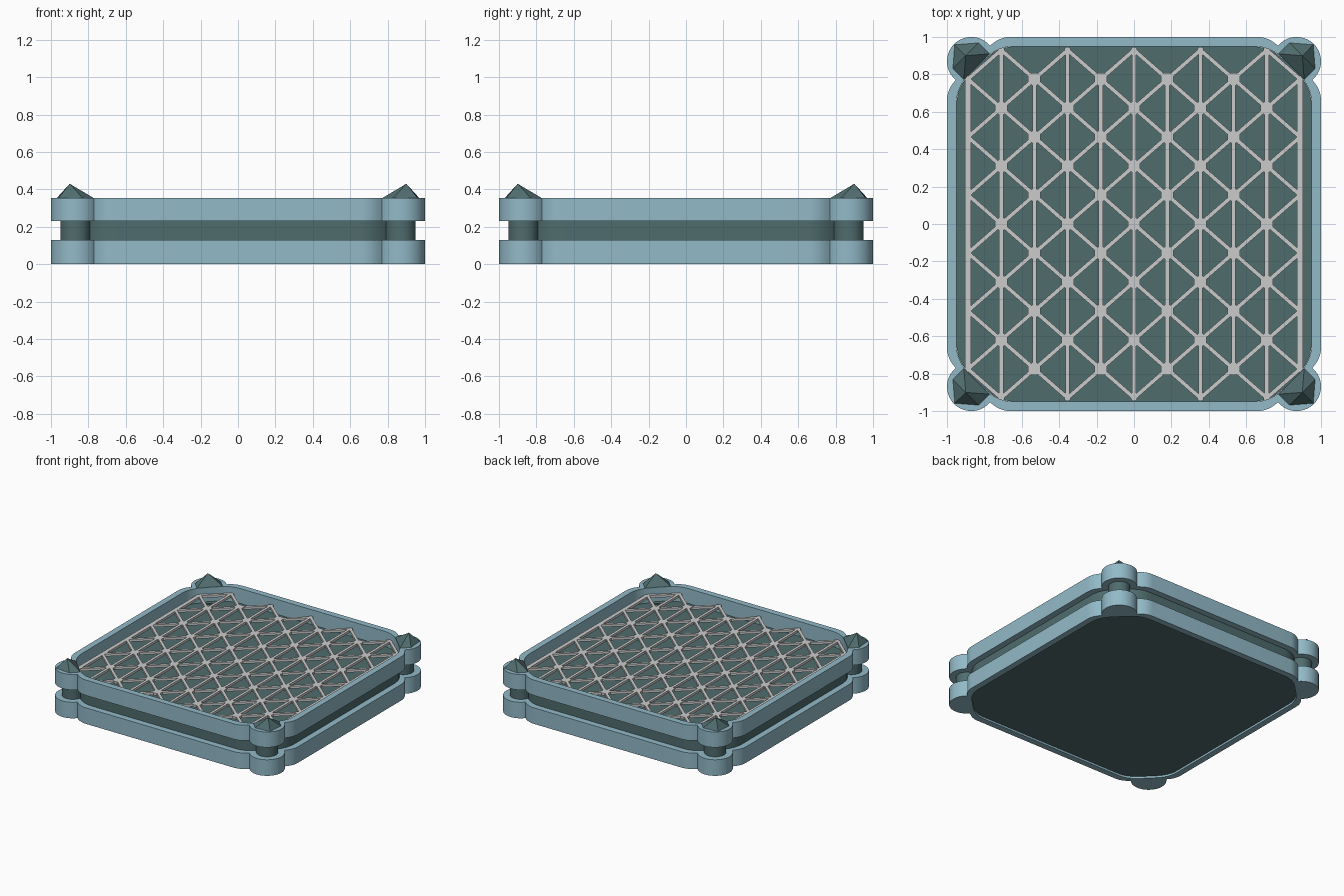
import bpy, bmesh
from math import cos, sin, pi, radians, atan2, hypot
from mathutils import Matrix, Vector

if "Cube" in bpy.data.objects:
    bpy.data.objects.remove(bpy.data.objects["Cube"])


def mat(name, col):
    m = bpy.data.materials.new(name)
    m.diffuse_color = (*col, 1)
    m.use_nodes = True
    m.node_tree.nodes["Principled BSDF"].inputs["Base Color"].default_value = m.diffuse_color
    return m


BLUE = mat("pale_blue", (0.29, 0.49, 0.58))
DARK = mat("dark_teal", (0.08, 0.15, 0.155))


def four(quarter):
    # repeat a corner outline (clockwise) round all four corners
    pts = []
    for k in range(4):
        a = -k * pi / 2
        pts += [(x * cos(a) - y * sin(a), x * sin(a) + y * cos(a)) for x, y in quarter]
    return pts


def fillet(p0, p1, p2, n=6):
    return [tuple((1 - t) ** 2 * a + 2 * t * (1 - t) * b + t * t * c
                  for a, b, c in zip(p0, p1, p2)) for t in (i / n for i in range(n + 1))]


def lobed(side, dip, c, r):
    # straight side, soft dip, round corner lobe
    f = fillet((side - .34, side), (side - .28, side), dip)
    a0 = atan2(dip[1] - c, dip[0] - c)
    a1 = pi / 2 - a0
    arc = [(c + r * cos(a), c + r * sin(a))
           for a in (a0 + (a1 - a0) * i / 22 for i in range(1, 22))]
    return four(f + arc + [(y, x) for x, y in reversed(f)])


def soft_octagon(side, s):
    # square with blended chamfered corners
    corner = s - side
    f = fillet((corner - .09, side), (corner, side), (corner + .065, side - .065))
    return four(f + [(y, x) for x, y in reversed(f)])


def plate(name, loops, z0, z1, m):
    cu = bpy.data.curves.new(name, 'CURVE')
    cu.dimensions = '2D'
    cu.fill_mode = 'BOTH'
    cu.extrude = (z1 - z0) / 2
    for pts in loops:
        sp = cu.splines.new('POLY')
        sp.points.add(len(pts) - 1)
        for p, (x, y) in zip(sp.points, pts):
            p.co = (x, y, 0, 1)
        sp.use_cyclic_u = True
    ob = bpy.data.objects.new(name, cu)
    bpy.context.collection.objects.link(ob)
    ob.location.z = (z0 + z1) / 2
    bpy.ops.object.select_all(action='DESELECT')
    ob.select_set(True)
    bpy.context.view_layer.objects.active = ob
    bpy.ops.object.convert(target='MESH')
    ob = bpy.context.object
    bm = bmesh.new()
    bm.from_mesh(ob.data)
    bmesh.ops.remove_doubles(bm, verts=bm.verts, dist=1e-4)
    bmesh.ops.recalc_face_normals(bm, faces=bm.faces)
    bm.to_mesh(ob.data)
    bm.free()
    ob.data.materials.clear()
    ob.data.materials.append(m)
    bpy.ops.object.shade_smooth_by_angle(angle=radians(30))
    return ob


def mesh_object(name, bm, m=None):
    bmesh.ops.recalc_face_normals(bm, faces=bm.faces)
    me = bpy.data.meshes.new(name)
    bm.to_mesh(me)
    bm.free()
    ob = bpy.data.objects.new(name, me)
    bpy.context.collection.objects.link(ob)
    if m:
        me.materials.append(m)
    return ob


# two frame rings
outer = lobed(1.0, (.77, .953), .87, .13)
inner = soft_octagon(.95, 1.68)
plate("lower_ring", [outer, inner], 0, .13, BLUE)
plate("upper_ring", [outer, inner], .23, .355, BLUE)

# tray body with corner posts in the gap
plate("tray_floor", [soft_octagon(.949, 1.678)], .015, .235, DARK)
bm = bmesh.new()
for sx in (-1, 1):
    for sy in (-1, 1):
        bmesh.ops.create_cone(bm, cap_ends=True, segments=32, radius1=.08, radius2=.08, depth=.12,
                              matrix=Matrix.Translation((sx * .87, sy * .87, .18)))
posts = mesh_object("corner_posts", bm, DARK)
posts.data.shade_smooth()
posts.select_set(True)
bpy.context.view_layer.objects.active = posts
bpy.ops.object.shade_smooth_by_angle(angle=radians(30))

# faceted corner studs
bm = bmesh.new()
base = [(.96, .96), (.83, .97), (.77, .91), (.91, .77), (.97, .83)]
for sx in (-1, 1):
    for sy in (-1, 1):
        ring = [bm.verts.new((sx * x, sy * y, .353)) for x, y in base]
        tip = bm.verts.new((sx * .9, sy * .9, .43))
        bm.faces.new(ring)
        for i in range(5):
            bm.faces.new((ring[i], ring[(i + 1) % 5], tip))
mesh_object("corner_studs", bm, DARK)

# triangular lattice above the tray floor
DX, DY, Z, T = .1775, .155, .295, .02
nodes = [(i * DX, j * DY) for i in range(-5, 6) for j in range(-6, 7) if (i + j) % 2 == 0]
bm = bmesh.new()


def strut(a, b, w):
    d = Vector((b[0] - a[0], b[1] - a[1], 0))
    M = (Matrix.Translation(((a[0] + b[0]) / 2, (a[1] + b[1]) / 2, Z))
         @ Matrix.Rotation(atan2(d.y, d.x), 4, 'Z')
         @ Matrix.Diagonal((d.length, w, T, 1)))
    bmesh.ops.create_cube(bm, size=1, matrix=M)


for i, a in enumerate(nodes):
    for b in nodes[i + 1:]:
        dx, dy = abs(a[0] - b[0]), abs(a[1] - b[1])
        if hypot(dx, dy) < .32 and (dx < .01 or dy > .1):
            edge = dx < .01 and abs(a[0]) > .85
            strut(a, b, .032 if edge else .022)
    rim = abs(a[0]) > .85 or abs(a[1]) > .9
    r = .018 if rim else .036
    bmesh.ops.create_cone(bm, cap_ends=True, segments=8, radius1=r, radius2=r, depth=T,
                          matrix=Matrix.Translation((a[0], a[1], Z)) @ Matrix.Rotation(pi / 8, 4, 'Z'))
mesh_object("lattice", bm)
